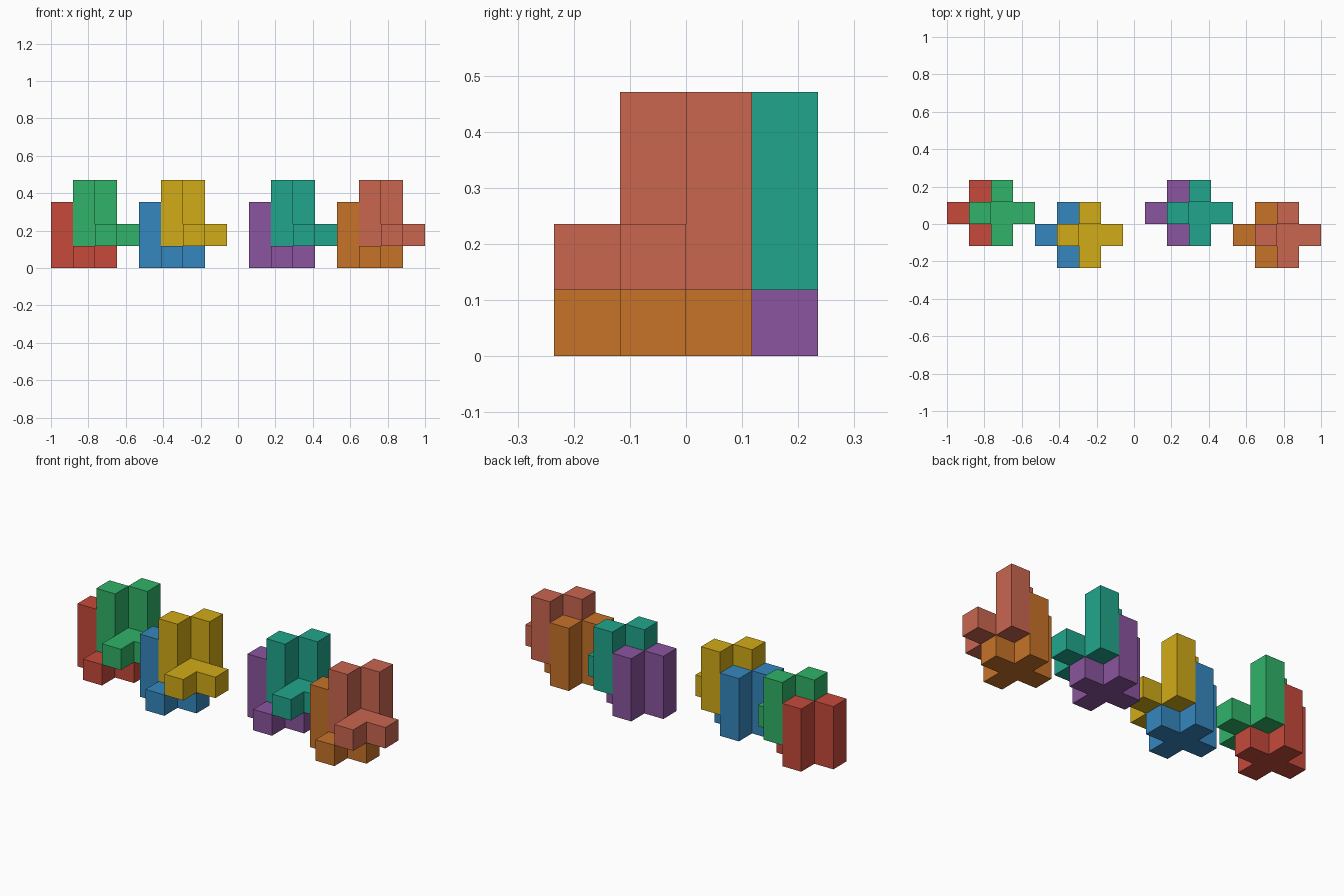
import bpy
import bmesh

if "Cube" in bpy.data.objects:
    bpy.data.objects.remove(bpy.data.objects["Cube"])

U = 2 / 17  # edge length of one cube cell

# One piece: a flat cross, with the left and back arms raised two more cells
CROSS = [(0, 0), (-1, 0), (1, 0), (0, -1), (0, 1)]
PIECE = {(x, y, 0) for x, y in CROSS}
PIECE |= {(x, y, z) for x, y in [(-1, 0), (0, 1)] for z in (1, 2)}


def linear(c):
    """Convert one display color channel to linear."""
    return c / 12.92 if c <= 0.04045 else ((c + 0.055) / 1.055) ** 2.4


def add_piece(name, color, origin):
    """Skin the outside of the cells, placed at an origin in cell units."""
    bm = bmesh.new()
    verts = {}

    def vert(p):
        if p not in verts:
            verts[p] = bm.verts.new([c * U for c in p])
        return verts[p]

    for cell in sorted(PIECE):
        for axis in range(3):
            a, b = (axis + 1) % 3, (axis + 2) % 3
            for side in (0, 1):
                neighbour = list(cell)
                neighbour[axis] += 2 * side - 1
                if tuple(neighbour) in PIECE:
                    continue
                quad = []
                for da, db in [(0, 0), (1, 0), (1, 1), (0, 1)]:
                    p = list(cell)
                    p[axis] += side
                    p[a] += da
                    p[b] += db
                    quad.append(vert(tuple(p)))
                bm.faces.new(quad if side else quad[::-1])

    # Merge coplanar cell faces into clean flat sides
    bmesh.ops.dissolve_limit(bm, angle_limit=0.01, verts=bm.verts[:], edges=bm.edges[:])
    mesh = bpy.data.meshes.new(name)
    bm.to_mesh(mesh)
    bm.free()

    mat = bpy.data.materials.new(name + "_color")
    mat.diffuse_color = (*[linear(c) for c in color], 1)
    mat.use_nodes = True
    mat.node_tree.nodes["Principled BSDF"].inputs["Base Color"].default_value = mat.diffuse_color
    mesh.materials.append(mat)
    obj = bpy.data.objects.new(name, mesh)
    i, j, k = origin
    obj.location = (-1 + i * U, j * U, k * U)
    bpy.context.collection.objects.link(obj)


# Four nested pairs: (left cell, row, lower name and color, upper name and color)
PAIRS = [
    (0, 0, "red", (0.78, 0.29, 0.23), "green", (0.19, 0.70, 0.41)),
    (4, -1, "blue", (0.21, 0.53, 0.75), "yellow", (0.82, 0.67, 0.09)),
    (9, 0, "purple", (0.54, 0.33, 0.62), "teal", (0.13, 0.65, 0.55)),
    (13, -1, "orange", (0.78, 0.45, 0.16), "salmon", (0.79, 0.40, 0.31)),
]
for left, row, low, low_color, high, high_color in PAIRS:
    add_piece(low + "_lower_piece", low_color, (left + 1, row, 0))
    add_piece(high + "_upper_piece", high_color, (left + 2, row, 1))
